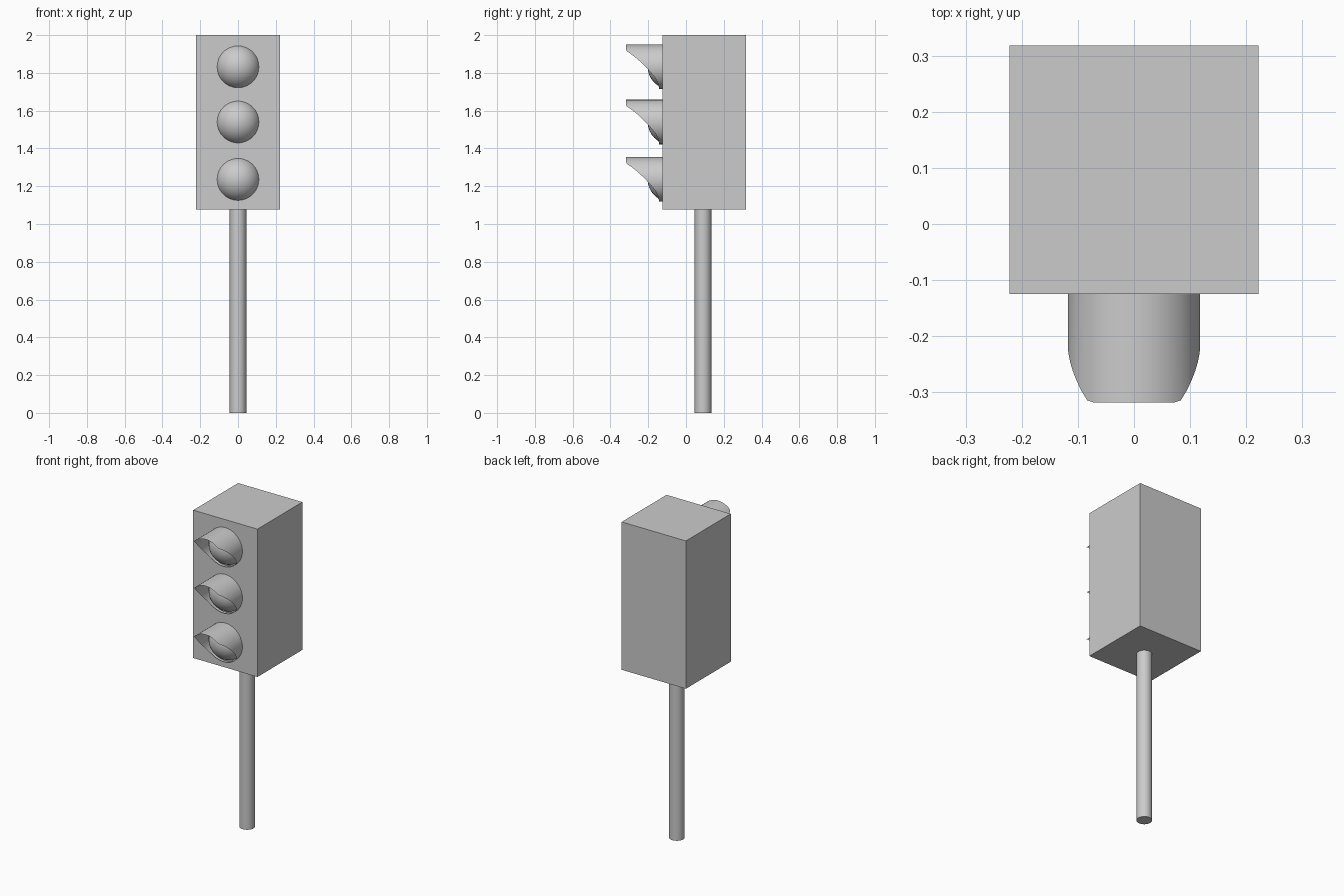
import bpy, bmesh, math
from mathutils import Vector

if "Cube" in bpy.data.objects:
    bpy.data.objects.remove(bpy.data.objects["Cube"])

FRONT = -0.125      # y of the housing face
R = 0.118           # lens and visor radius
LENS_Y = -0.085     # centre of the lens sphere

# visor edge: (height above lens centre, y of the edge)
EDGE = [(-0.118, -0.142), (-0.09, -0.147), (-0.06, -0.162), (-0.0125, -0.202),
        (0.037, -0.252), (0.064, -0.286), (0.086, -0.318), (0.12, -0.318)]


def edge_y(h):
    for (h0, y0), (h1, y1) in zip(EDGE, EDGE[1:]):
        if h <= h1:
            return y0 + (y1 - y0) * max(0.0, h - h0) / (h1 - h0)
    return EDGE[-1][1]


def finish(name, bm, smooth=True):
    mesh = bpy.data.meshes.new(name)
    bm.to_mesh(mesh)
    bm.free()
    obj = bpy.data.objects.new(name, mesh)
    bpy.context.collection.objects.link(obj)
    if smooth:
        bpy.ops.object.select_all(action='DESELECT')
        obj.select_set(True)
        bpy.context.view_layer.objects.active = obj
        bpy.ops.object.shade_smooth_by_angle(angle=math.radians(40))
    return obj


def visor(name, z):
    # open tube with its front edge cut to the visor curve
    bm = bmesh.new()
    n = 48
    back, front = [], []
    for i in range(n):
        a = 2 * math.pi * i / n
        x, h = R * math.cos(a), R * math.sin(a)
        back.append(bm.verts.new((x, FRONT, z + h)))
        front.append(bm.verts.new((x, edge_y(h), z + h)))
    for i in range(n):
        j = (i + 1) % n
        bm.faces.new((back[i], front[i], front[j], back[j]))
    bmesh.ops.recalc_face_normals(bm, faces=bm.faces[:])
    finish(name, bm)


def lens(name, z):
    # front cap of a sphere, set into the housing
    bm = bmesh.new()
    bmesh.ops.create_uvsphere(bm, u_segments=32, v_segments=16, radius=R)
    bmesh.ops.translate(bm, verts=bm.verts, vec=(0, LENS_Y, z))
    bmesh.ops.bisect_plane(bm, geom=bm.verts[:] + bm.edges[:] + bm.faces[:],
                           plane_co=(0, FRONT + 0.005, 0), plane_no=(0, 1, 0),
                           clear_outer=True)
    finish(name, bm)


# housing
bm = bmesh.new()
bmesh.ops.create_cube(bm, size=1)
for v in bm.verts:
    v.co = Vector((v.co.x * 0.444, v.co.y * 0.443 + 0.0965, v.co.z * 0.924 + 1.538))
finish("housing", bm, smooth=False)

# pole
bm = bmesh.new()
bmesh.ops.create_cone(bm, cap_ends=True, segments=32, radius1=0.044, radius2=0.044, depth=1.08)
bmesh.ops.translate(bm, verts=bm.verts, vec=(0, 0.09, 0.54))
finish("pole", bm)

# three lamps
for label, z in (("top", 1.832), ("middle", 1.54), ("bottom", 1.236)):
    lens(label + "_lens", z)
    visor(label + "_visor", z)
